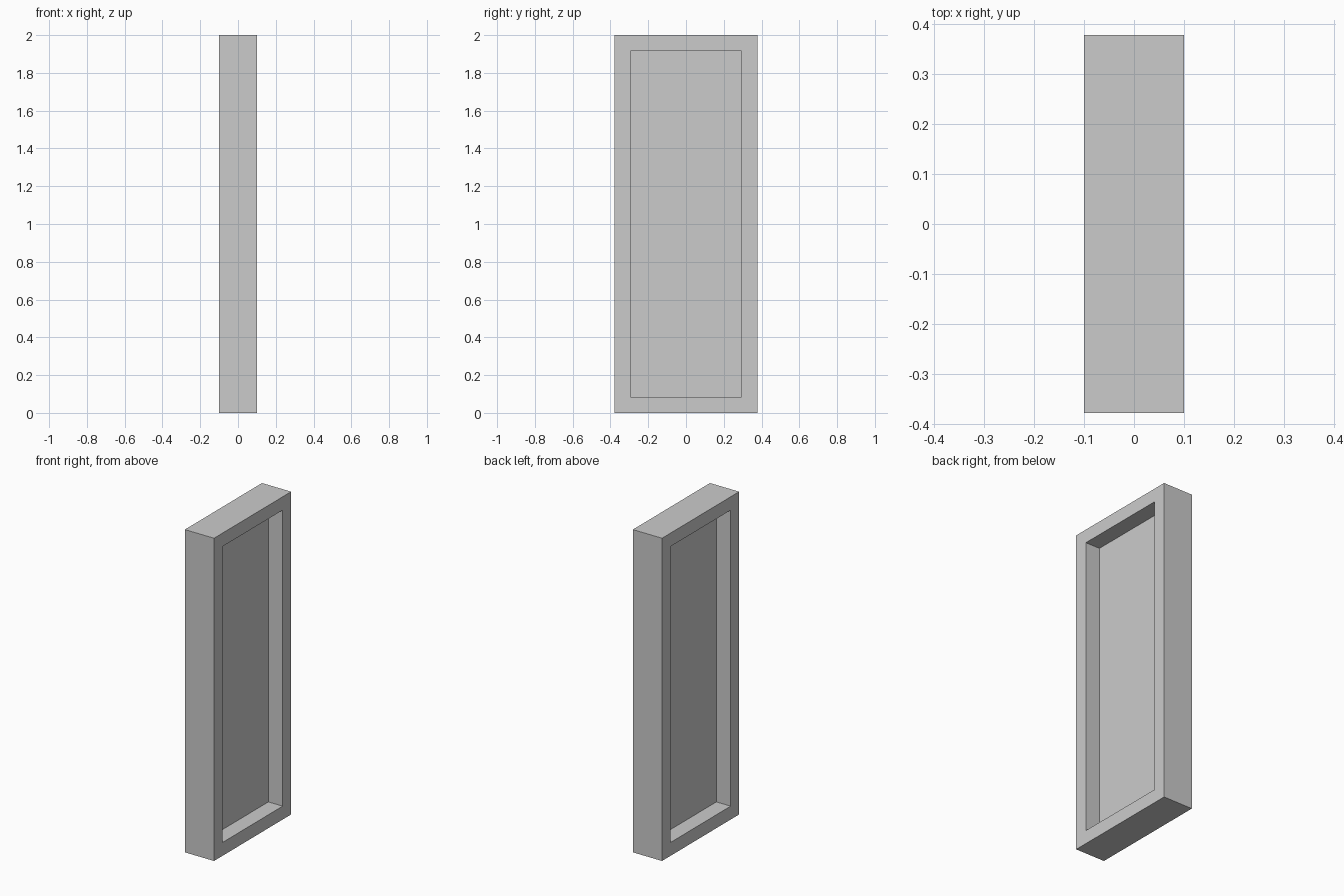
import bpy
import bmesh

WIDTH, DEPTH, HEIGHT = 0.2, 0.755, 2.0
BORDER = 0.083
PANEL_THICKNESS = 0.004

cube = bpy.data.objects.get("Cube")
if cube:
    bpy.data.objects.remove(cube, do_unlink=True)

# Single plain grey
grey = bpy.data.materials.new("light_grey")
grey.use_nodes = True
colour = (0.6, 0.6, 0.6, 1.0)
grey.diffuse_color = colour
grey.node_tree.nodes["Principled BSDF"].inputs["Base Color"].default_value = colour

# Solid slab
bm = bmesh.new()
bmesh.ops.create_cube(bm, size=1.0)
bmesh.ops.scale(bm, vec=(WIDTH, DEPTH, HEIGHT), verts=bm.verts)
bmesh.ops.translate(bm, vec=(0, 0, HEIGHT / 2), verts=bm.verts)

# Inset both broad sides and sink them to a thin central panel
bm.normal_update()
broad_sides = [f for f in bm.faces if abs(f.normal.x) > 0.9]
for face in broad_sides:
    side = 1 if face.normal.x > 0 else -1
    bmesh.ops.inset_region(bm, faces=[face], thickness=BORDER, use_even_offset=True)
    rim = bmesh.ops.inset_region(bm, faces=[face], thickness=0.0)
    for vert in face.verts:
        vert.co.x = side * PANEL_THICKNESS / 2
bmesh.ops.recalc_face_normals(bm, faces=bm.faces)

mesh = bpy.data.meshes.new("recessed_panel_frame")
bm.to_mesh(mesh)
bm.free()
mesh.materials.append(grey)
frame = bpy.data.objects.new("recessed_panel_frame", mesh)
bpy.context.collection.objects.link(frame)
